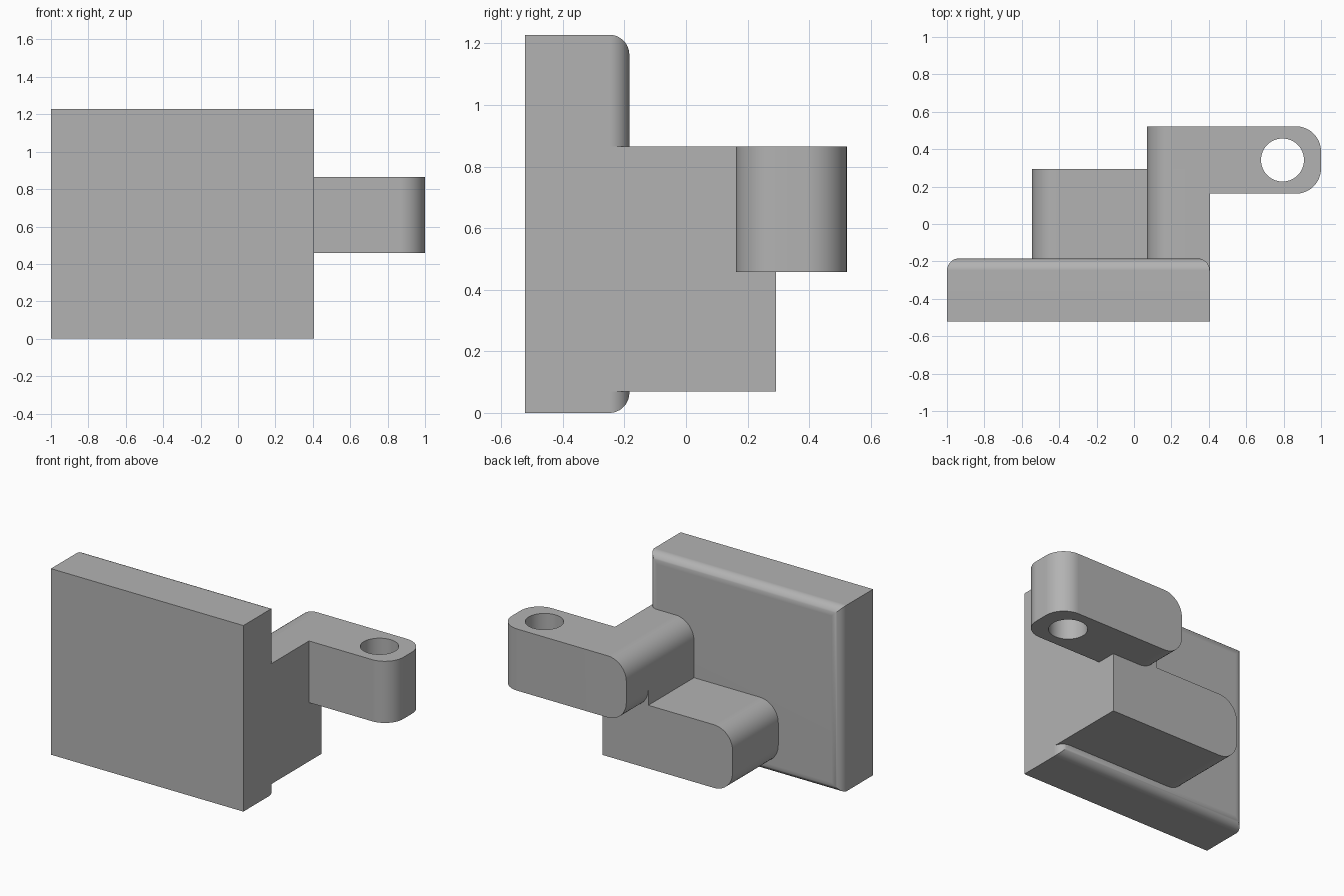
import bpy
import bmesh
from mathutils import Vector

cube = bpy.data.objects.get("Cube")
if cube:
    bpy.data.objects.remove(cube)

grey = bpy.data.materials.new("plain grey")
grey.use_nodes = True
grey.diffuse_color = (0.45, 0.45, 0.45, 1)
grey.node_tree.nodes["Principled BSDF"].inputs["Base Color"].default_value = (0.45, 0.45, 0.45, 1)


def prism(name, outline, start, end, axis, fillets):
    """Extrude an outline along y or z, then round the edges picked by the rule."""
    bm = bmesh.new()
    place = (lambda a, b: (a, start, b)) if axis == "y" else (lambda a, b: (a, b, start))
    face = bm.faces.new([bm.verts.new(place(a, b)) for a, b in outline])
    push = Vector((0, end - start, 0)) if axis == "y" else Vector((0, 0, end - start))
    grown = bmesh.ops.extrude_face_region(bm, geom=[face])["geom"]
    bmesh.ops.translate(bm, vec=push, verts=[v for v in grown if isinstance(v, bmesh.types.BMVert)])
    bmesh.ops.recalc_face_normals(bm, faces=bm.faces)
    for rule, radius in fillets:
        edges = [e for e in bm.edges if all(rule(v.co) for v in e.verts)
                 or rule((e.verts[0].co, e.verts[1].co))]
        bmesh.ops.bevel(bm, geom=edges, offset=radius, segments=12, profile=0.5,
                        affect="EDGES", clamp_overlap=True)
    mesh = bpy.data.meshes.new(name)
    bm.to_mesh(mesh)
    bm.free()
    mesh.materials.append(grey)
    obj = bpy.data.objects.new(name, mesh)
    bpy.context.collection.objects.link(obj)
    return obj


def rect(x0, x1, b0, b1):
    return [(x0, b0), (x1, b0), (x1, b1), (x0, b1)]


def edge_rule(axis, test):
    """Pick edges running along one axis whose position passes the test."""
    def rule(item):
        if isinstance(item, Vector):
            return False
        a, b = item
        return abs((a - b).normalized()[axis]) > 0.99 and test(a)
    return rule


def finish(obj):
    bpy.ops.object.select_all(action="DESELECT")
    obj.select_set(True)
    bpy.context.view_layer.objects.active = obj
    bpy.ops.object.shade_smooth_by_angle(angle=0.52)
    normals = obj.modifiers.new("even_normals", "WEIGHTED_NORMAL")
    normals.keep_sharp = True


# Shared levels
SIDE, ARM_SIDE = 0.405, 0.07
ARM_TOP, ARM_BOTTOM = 0.865, 0.458
BACK = 0.5225
ROUND = 0.135

# Mounting plate, rounded around its back face
plate = prism("mounting_plate", rect(-1, SIDE, 0, 1.228), -BACK, -0.184, "y",
              [(lambda p: isinstance(p, Vector) and p.y > -0.2, 0.065)])

# Stepped block behind the plate
steps = [(SIDE, 0.07), (-0.545, 0.07), (-0.545, 0.487),
         (ARM_SIDE, 0.487), (ARM_SIDE, ARM_TOP), (SIDE, ARM_TOP)]
block = prism("stepped_block", steps, -0.25, 0.293, "y",
              [(edge_rule(1, lambda p: p.x < -0.5 or (p.x < 0.1 and p.z > 0.8)), ROUND)])

# Side arm with rounded tip and heel
arm = prism("side_arm", rect(ARM_SIDE, 1, 0.162, BACK), ARM_BOTTOM, ARM_TOP, "z",
            [(edge_rule(2, lambda p: p.x > 0.9), ROUND),
             (edge_rule(1, lambda p: p.x < 0.1), ROUND)])

# Pin hole through the arm tip
bpy.ops.mesh.primitive_cylinder_add(vertices=64, radius=0.115, depth=1, location=(0.794, 0.342, 0.66))
cutter = bpy.context.object
cutter.name = "pin_hole_cutter"
cutter.hide_render = True
cutter.data.materials.append(grey)
hole = arm.modifiers.new("pin_hole", "BOOLEAN")
hole.operation = "DIFFERENCE"
hole.solver = "EXACT"
hole.object = cutter
bpy.context.view_layer.objects.active = arm
bpy.ops.object.modifier_apply(modifier="pin_hole")
bpy.data.objects.remove(cutter)

for part in (plate, block, arm):
    finish(part)
